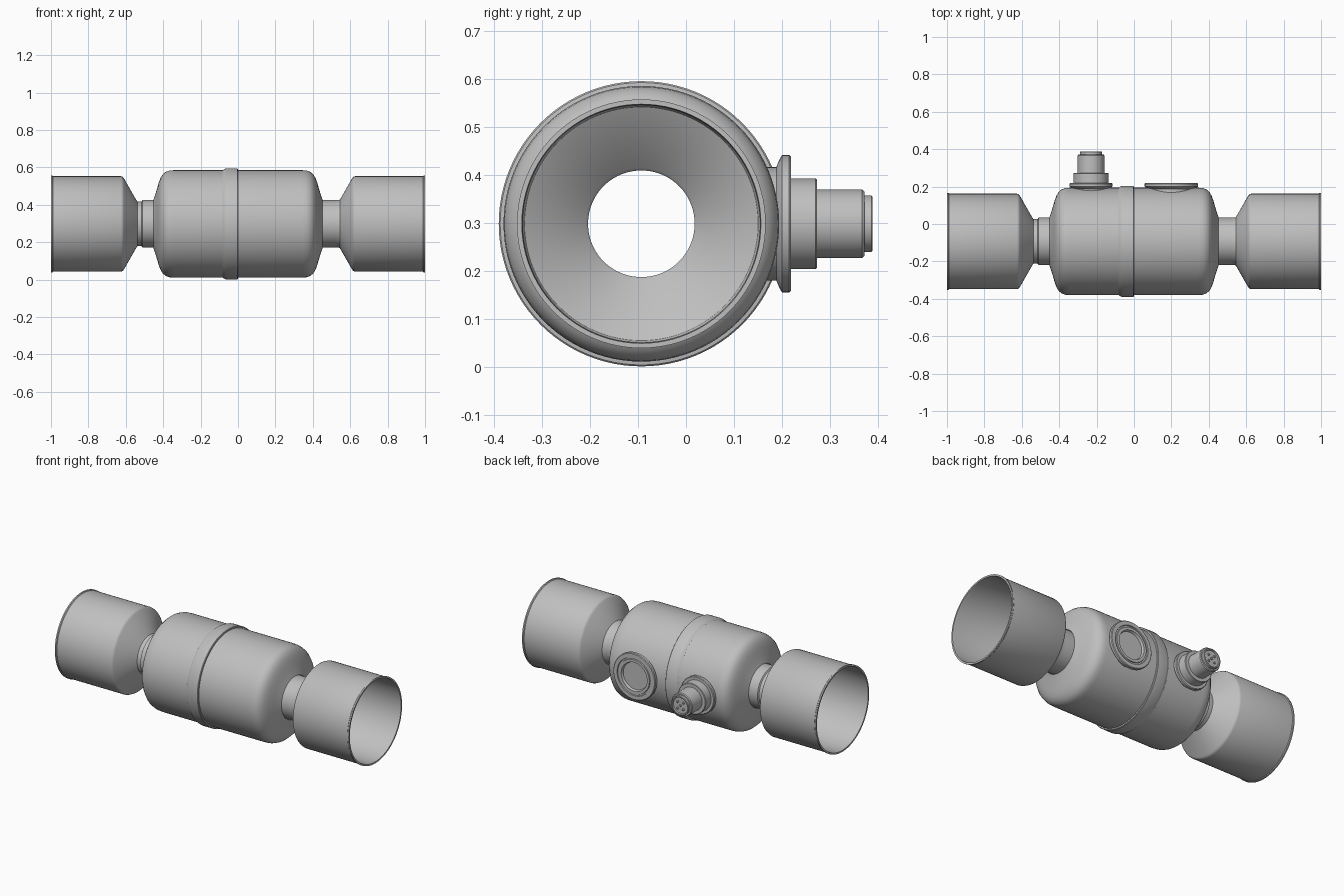
import bpy, bmesh, math
from mathutils import Matrix, Vector

if "Cube" in bpy.data.objects:
    bpy.data.objects.remove(bpy.data.objects["Cube"])

CY, CZ = -0.093, 0.298          # pipe axis

metal = bpy.data.materials.new("grey metal")
metal.diffuse_color = (0.52, 0.52, 0.52, 1)
metal.use_nodes = True
metal.node_tree.nodes["Principled BSDF"].inputs["Base Color"].default_value = metal.diffuse_color


def lathe(name, profile, seg, axis, origin, closed=False):
    """Revolve (distance along axis, radius) points; radius 0 closes with a cap."""
    rot = Vector((0, 0, 1)).rotation_difference(Vector(axis)).to_matrix().to_4x4()
    mat = Matrix.Translation(origin) @ rot
    bm = bmesh.new()
    rings = []
    for h, r in profile:
        n = 1 if r == 0 else seg
        rings.append([bm.verts.new(mat @ Vector((r * math.cos(2 * math.pi * i / seg),
                      r * math.sin(2 * math.pi * i / seg), h))) for i in range(n)])
    pairs = list(zip(rings, rings[1:]))
    if closed:
        pairs.append((rings[-1], rings[0]))
    for a, b in pairs:
        for i in range(seg):
            j = (i + 1) % seg
            f = [a[i % len(a)], a[j % len(a)], b[j % len(b)], b[i % len(b)]]
            bm.faces.new(list(dict.fromkeys(f)))
    bmesh.ops.recalc_face_normals(bm, faces=bm.faces)
    me = bpy.data.meshes.new(name)
    bm.to_mesh(me)
    bm.free()
    ob = bpy.data.objects.new(name, me)
    bpy.context.collection.objects.link(ob)
    me.materials.append(metal)
    bpy.ops.object.select_all(action='DESELECT')
    ob.select_set(True)
    bpy.context.view_layer.objects.active = ob
    bpy.ops.object.shade_smooth_by_angle(angle=math.radians(30))
    return ob


def mirror(pts):
    return [(-h, r) for h, r in reversed(pts)]


AX = (0, CY, CZ)

# Central body: domed shoulders, clamp band, open bore
shoulder = [(0.445, 0.127), (0.452, 0.130), (0.444, 0.152), (0.434, 0.185), (0.424, 0.220),
            (0.414, 0.246), (0.402, 0.265), (0.387, 0.278), (0.368, 0.285), (0.345, 0.287)]
body = [(-0.45, 0.111)] + mirror(shoulder[::-1])[::-1]
band = [(-0.082, 0.287), (-0.072, 0.294), (-0.064, 0.297), (-0.004, 0.297), (-0.001, 0.294),
        (0.0, 0.287)]
left = [(-h, r) for h, r in shoulder]
lathe("body_shell", [(-0.445, 0.111)] + left + band + shoulder[::-1] + [(0.445, 0.111)],
      96, (1, 0, 0), AX, closed=True)

# Flared pipe ends with stub necks
for side, name in ((1, "right"), (-1, "left")):
    step = 0.127 if side > 0 else 0.119
    outer = [(0.44, 0.127), (0.51, 0.127), (0.515, step), (0.538, step), (0.545, 0.13),
             (0.61, 0.244), (0.616, 0.251), (0.625, 0.255), (0.988, 0.255),
             (0.992, 0.259), (1.0, 0.259)]
    inner = [(1.0, 0.249), (0.985, 0.247), (0.63, 0.247), (0.622, 0.243), (0.55, 0.116),
             (0.543, 0.111), (0.44, 0.111)]
    lathe(name + "_pipe_end", outer + inner, 96, (side, 0, 0), AX, closed=True)

# Sight window: collar with groove and recessed pane
lathe("sight_window_collar",
      [(0.10, 0.118), (0.188, 0.118), (0.196, 0.137), (0.200, 0.143), (0.215, 0.143),
       (0.219, 0.139), (0.219, 0.116), (0.213, 0.114), (0.213, 0.106), (0.219, 0.104),
       (0.219, 0.088), (0.205, 0.083), (0.205, 0)], 64, (0, 1, 0), (0.2, 0, CZ))

# Electrical connector: stepped stack with hollow socket
CX = -0.23
lathe("connector_housing",
      [(0.10, 0.095), (0.188, 0.095), (0.196, 0.109), (0.200, 0.114), (0.215, 0.114),
       (0.219, 0.110), (0.219, 0.094), (0.270, 0.094), (0.273, 0.091), (0.273, 0.071),
       (0.367, 0.071), (0.372, 0.067), (0.372, 0.059), (0.386, 0.059), (0.388, 0.057),
       (0.388, 0.051), (0.380, 0.049), (0.380, 0)], 64, (0, 1, 0), (CX, 0, CZ))

# Contact pins in the socket
for i in range(5):
    a = math.radians(45 + 90 * i)
    d = 0.028 if i < 4 else 0
    lathe("contact_pin", [(0.375, 0.007), (0.385, 0.007), (0.387, 0.005), (0.387, 0)],
          16, (0, 1, 0), (CX + d * math.cos(a), 0, CZ + d * math.sin(a)))
